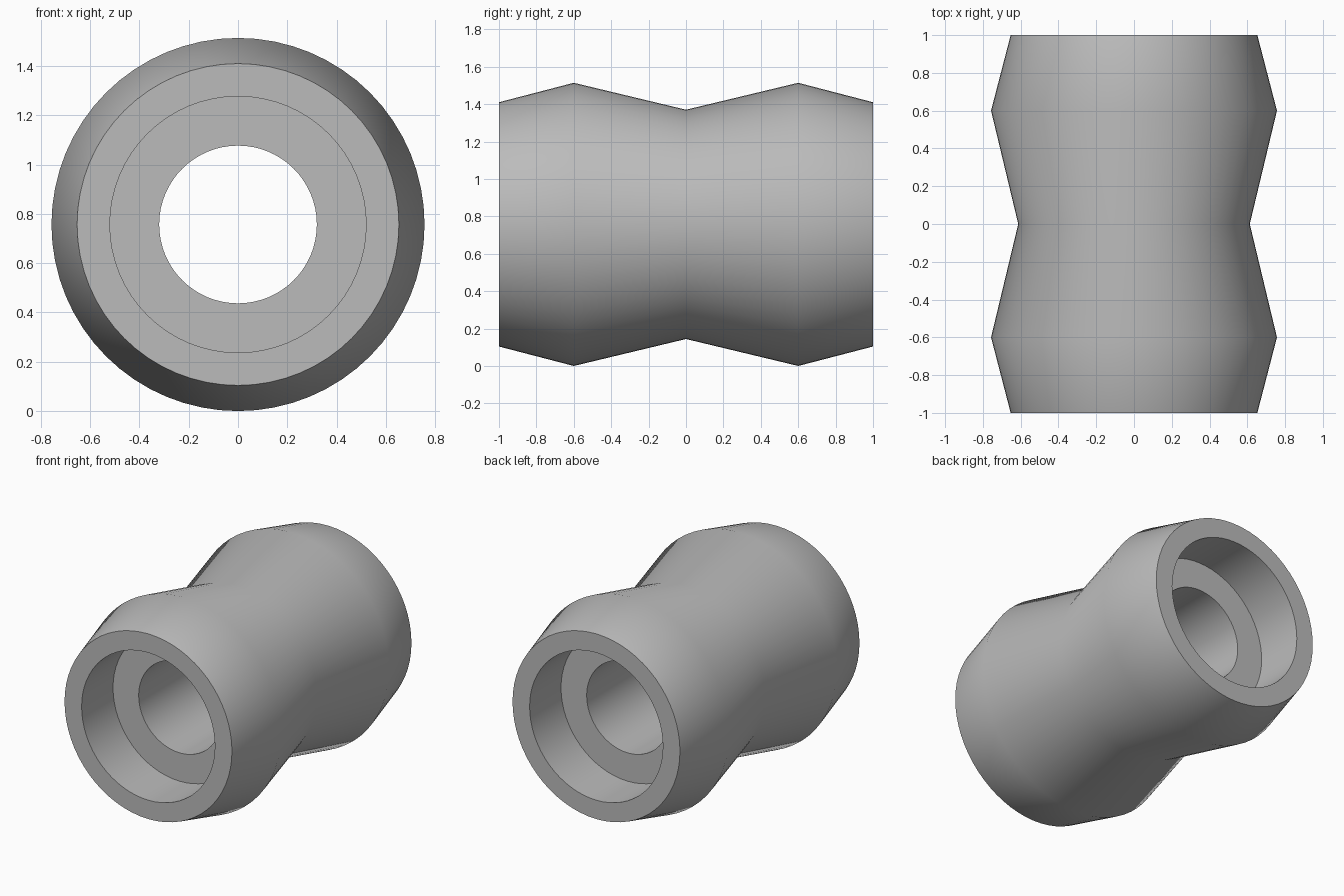
import bpy, bmesh, math
from mathutils import Vector, Matrix

cube = bpy.data.objects.get("Cube")
if cube:
    bpy.data.objects.remove(cube, do_unlink=True)

SIDES = 64
AXIS_Z = 0.757

# Plain grey material
grey = bpy.data.materials.new("plain grey")
grey.use_nodes = True
colour = (0.5, 0.5, 0.5, 1)
grey.diffuse_color = colour
grey.node_tree.nodes["Principled BSDF"].inputs["Base Color"].default_value = colour

# Half section (radius, y): counterbore floor, rim, bulge; mirrored about the waist
half = [(0.32, -0.65), (0.52, -0.65), (0.52, -1), (0.653, -1), (0.757, -0.6)]
section = half + [(0.613, 0)] + [(r, -y) for r, y in reversed(half)]

# Revolve the closed section around the y axis
bm = bmesh.new()
rings = []
for r, y in section:
    rings.append([bm.verts.new((r * math.cos(a), y, AXIS_Z + r * math.sin(a)))
                  for a in (math.tau * i / SIDES for i in range(SIDES))])
for ring, following in zip(rings, rings[1:] + rings[:1]):
    for i in range(SIDES):
        j = (i + 1) % SIDES
        bm.faces.new((ring[i], ring[j], following[j], following[i]))
bmesh.ops.recalc_face_normals(bm, faces=bm.faces)

mesh = bpy.data.meshes.new("double_ended_sleeve")
bm.to_mesh(mesh)
bm.free()
mesh.materials.append(grey)
sleeve = bpy.data.objects.new("double_ended_sleeve", mesh)
bpy.context.collection.objects.link(sleeve)

# Smooth walls with crisp rims
bpy.ops.object.select_all(action='DESELECT')
sleeve.select_set(True)
bpy.context.view_layer.objects.active = sleeve
bpy.ops.object.shade_smooth_by_angle(angle=math.radians(35))
